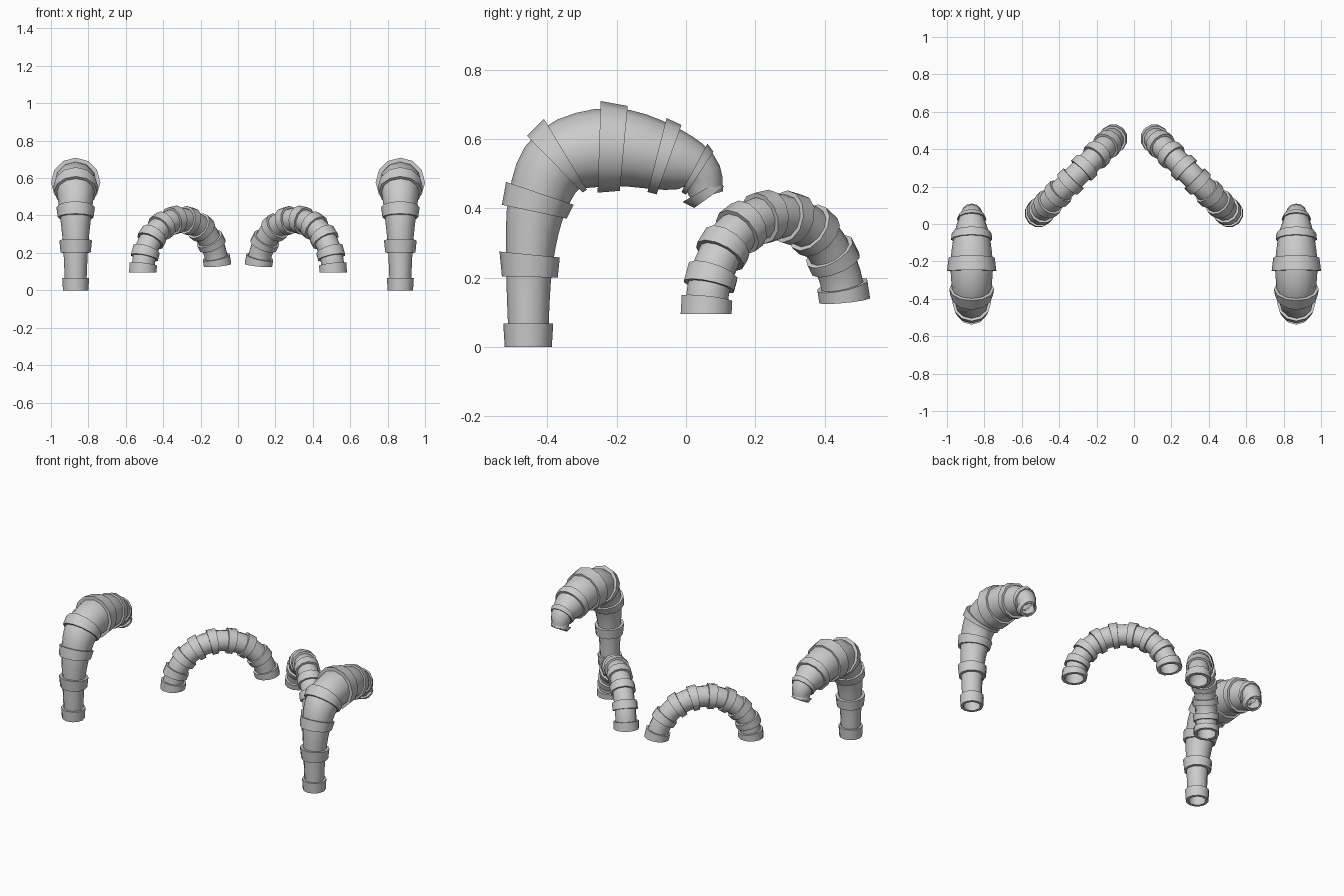
import bpy, bmesh, math
from mathutils import Vector

if "Cube" in bpy.data.objects:
    bpy.data.objects.remove(bpy.data.objects["Cube"])

SIDES = 12
UP = Vector((0, 0, 1))


def loft(name, rings, origin, heading):
    """Loft a closed loop of rings; each ring is (centre, radius vector) in a vertical plane."""
    d = Vector((heading[0], heading[1], 0)).normalized()
    side = d.cross(UP)
    bm = bmesh.new()
    loops = []
    for c, u in rings:
        loop = []
        for i in range(SIDES):
            a = 2 * math.pi * i / SIDES
            p = c + u * math.cos(a)
            loop.append(bm.verts.new(Vector(origin) + d * p.x + UP * p.y
                                     + side * (u.length * math.sin(a))))
        loops.append(loop)
    for k in range(len(loops)):
        a, b = loops[k], loops[(k + 1) % len(loops)]
        for i in range(SIDES):
            j = (i + 1) % SIDES
            bm.faces.new((a[i], a[j], b[j], b[i]))
    bmesh.ops.recalc_face_normals(bm, faces=bm.faces)
    me = bpy.data.meshes.new(name)
    bm.to_mesh(me)
    bm.free()
    ob = bpy.data.objects.new(name, me)
    bpy.context.collection.objects.link(ob)
    bpy.ops.object.select_all(action='DESELECT')
    ob.select_set(True)
    bpy.context.view_layer.objects.active = ob
    bpy.ops.object.shade_smooth_by_angle(angle=math.radians(42))
    ob.modifiers.new("mirror", 'MIRROR')  # matching pipe on the other side
    return ob


def hollow(rings, k):
    """Add inner rings so that the part becomes a wall with thickness."""
    return rings + [(c, u * k) for c, u in reversed(rings)]


def pair(p, q):
    p, q = Vector(p), Vector(q)
    return (p + q) / 2, (p - q) / 2


def catmull(pts, steps):
    pts = [Vector(p) for p in pts]
    pts = [2 * pts[0] - pts[1]] + pts + [2 * pts[-1] - pts[-2]]
    out = []
    for i in range(1, len(pts) - 2):
        a, b, c, d = pts[i - 1:i + 3]
        for s in range(steps):
            t = s / steps
            out.append(0.5 * (2 * b + (c - a) * t + (2 * a - 5 * b + 4 * c - d) * t * t
                              + (3 * b - a - 3 * c + d) * t ** 3))
    return out + [pts[-2]]


# Tall hooked pipes: path as (y, z, radius)
TALL = (-0.868, 0, 0)
path = catmull([(-.455, 0, .056), (-.452, .235, .067), (-.428, .417, .086),
                (-.363, .54, .103), (-.215, .576, .113), (-.066, .547, .096),
                (.032, .508, .067), (.062, .435, .047)], 4)
rings = []
for i, p in enumerate(path):
    t = (path[min(i + 1, len(path) - 1)] - path[max(i - 1, 0)]).xy.normalized()
    rings.append((p.xy, Vector((-t.y, t.x)) * p.z))
loft("tall_pipe", hollow(rings, 0.9), TALL, (0, 1))

# Tall pipe collars: outer and inner corner at the start, then at the end
collars = [
    ((-.523, 0), (-.387, 0), (-.527, .067), (-.383, .067)),
    ((-.531, .203), (-.370, .200), (-.538, .275), (-.364, .258)),
    ((-.531, .410), (-.344, .370), (-.519, .476), (-.324, .410)),
    ((-.459, .609), (-.298, .445), (-.410, .658), (-.286, .453)),
    ((-.246, .709), (-.255, .445), (-.168, .695), (-.191, .450)),
    ((-.056, .660), (-.111, .447), (-.013, .640), (-.085, .440)),
    ((.062, .586), (-.013, .447), (.079, .563), (-.001, .439)),
    ((.096, .479), (-.010, .418), (.109, .462), (.024, .401)),
]
for n, (a, b, c, d) in enumerate(collars):
    loft(f"tall_pipe_collar_{n + 1}", hollow([pair(a, b), pair(c, d)], 0.77), TALL, (0, 1))

# Small arched pipes: circular arc along a diagonal
ARCH = (-0.509, 0.058, 0)
R, Z0 = 0.284, 0.0945


def arc_ring(deg, r):
    a = math.radians(deg)
    return (Vector((R - R * math.cos(a), Z0 + R * math.sin(a))),
            Vector((-math.cos(a), math.sin(a))) * r)


loft("arch_pipe", hollow([arc_ring(172 * i / 24, .063) for i in range(25)], 0.9), ARCH, (1, 1))
for n, mid in enumerate((4.5, 21, 41, 61, 81, 102, 123, 145, 167.5)):
    loft(f"arch_pipe_collar_{n + 1}",
         hollow([arc_ring(mid - 4.5, .076), arc_ring(mid + 4.5, .076)], 0.75), ARCH, (1, 1))
